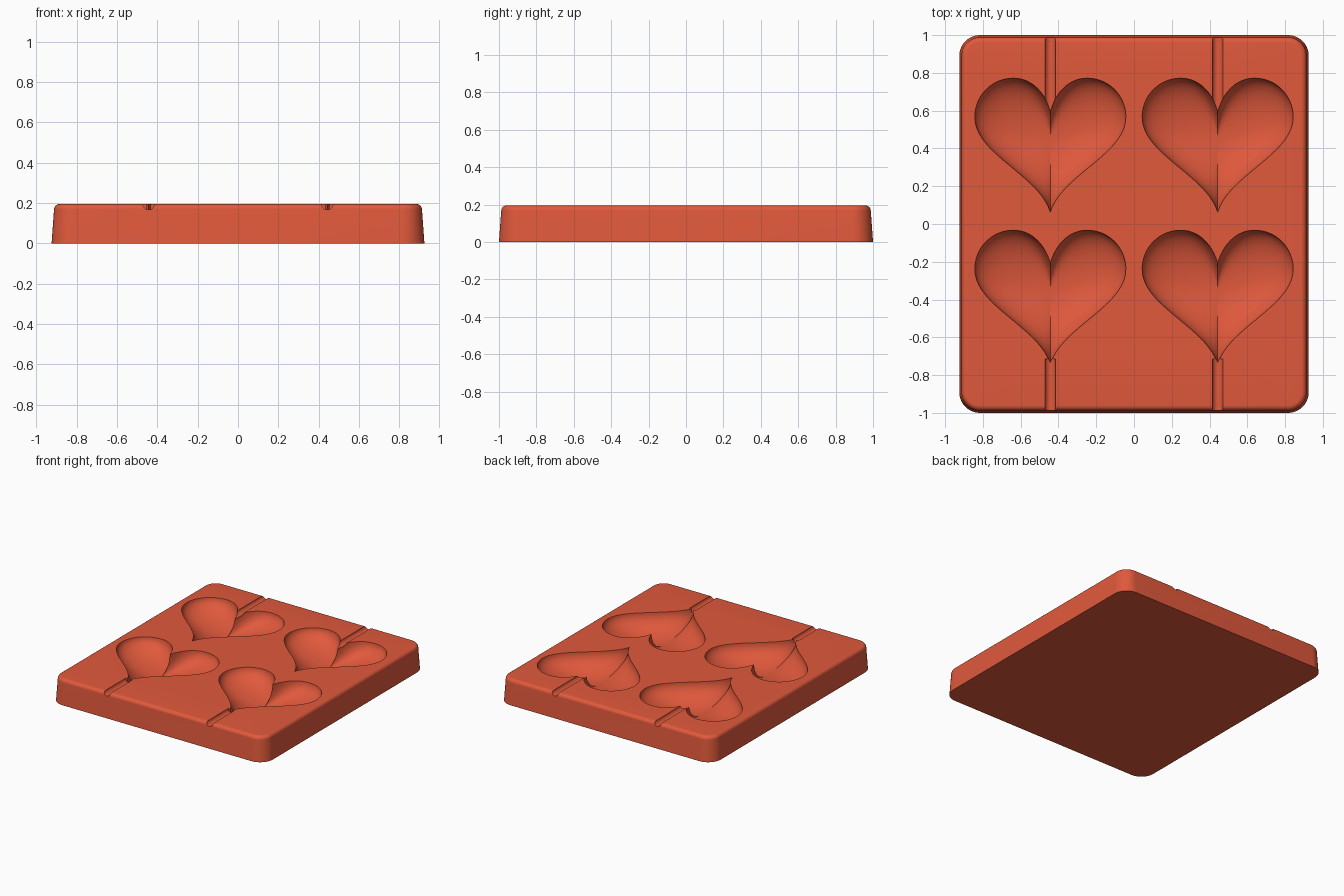
import bpy, bmesh, math
from mathutils import Vector
from mathutils.geometry import interpolate_bezier

if "Cube" in bpy.data.objects:
    bpy.data.objects.remove(bpy.data.objects["Cube"], do_unlink=True)

TOP = 0.195
HALF_X, HALF_Y = 0.925, 1.0
DEPTH = 0.145
COLUMNS = (-0.443, 0.443)
ROWS = (0.0, -0.805)

# One terracotta-red material
red = bpy.data.materials.new("warm_red")
red.use_nodes = True
colour = (0.75, 0.1, 0.045, 1)
red.diffuse_color = colour
red.node_tree.nodes["Principled BSDF"].inputs["Base Color"].default_value = colour


def make_object(name, bm):
    bmesh.ops.recalc_face_normals(bm, faces=bm.faces)
    mesh = bpy.data.meshes.new(name)
    bm.to_mesh(mesh)
    bm.free()
    mesh.materials.append(red)
    obj = bpy.data.objects.new(name, mesh)
    bpy.context.collection.objects.link(obj)
    return obj


def bridge(bm, a, b):
    n = len(a)
    for i in range(n):
        j = (i + 1) % n
        bm.faces.new((a[i], a[j], b[j], b[i]))


def rounded_rectangle(inset, z, steps=12):
    r = 0.11 - inset
    points = []
    for k, (sx, sy) in enumerate(((1, 1), (-1, 1), (-1, -1), (1, -1))):
        cx, cy = sx * (HALF_X - 0.11), sy * (HALF_Y - 0.11)
        for i in range(steps + 1):
            a = math.pi / 2 * (k + i / steps)
            points.append((cx + r * math.cos(a), cy + r * math.sin(a), z))
    return points


def heart_outline():
    # Right half from cleft to tip, then mirrored
    knots = [((0, 0.597), (0.03, 0.70), (0.1, 0.772), (0.196, 0.772)),
             ((0.196, 0.772), (0.31, 0.772), (0.4, 0.68), (0.4, 0.566)),
             ((0.4, 0.566), (0.4, 0.37), (0.06, 0.26), (0, 0.063))]
    half = []
    for knot in knots:
        half += interpolate_bezier(*[Vector(p) for p in knot], 20)[:-1]
    half.append(Vector((0, 0.063)))
    return half + [Vector((-p.x, p.y)) for p in half[-2:0:-1]]


# Tray slab with drafted walls and a rounded top edge
bm = bmesh.new()
profile = [(0, 0), (0.012, TOP - 0.028)]
for i in range(1, 8):
    a = math.pi / 2 * i / 7
    profile.append((0.04 - 0.028 * math.cos(a), TOP - 0.028 * (1 - math.sin(a))))
rings = [[bm.verts.new(p) for p in rounded_rectangle(*step)] for step in profile]
for lower, upper in zip(rings, rings[1:]):
    bridge(bm, lower, upper)
bm.faces.new(rings[0])
bm.faces.new(rings[-1])
tray = make_object("mould_tray", bm)

# Heart-shaped bowls, deepest just below the cleft
bm = bmesh.new()
outline = heart_outline()
centre = Vector((0, 0.45))
for x in COLUMNS:
    for y in ROWS:
        shift = Vector((x, y))

        def ring(scale, z):
            points = [centre + (p - centre) * scale + shift for p in outline]
            return [bm.verts.new((p.x, p.y, z)) for p in points]

        previous = ring(1, TOP + 0.05)
        bm.faces.new(previous)
        for i in range(16):
            a = math.pi / 2 * i / 16
            current = ring(math.cos(a), TOP - DEPTH * math.sin(a))
            bridge(bm, previous, current)
            previous = current
        low = bm.verts.new((x, y + centre.y, TOP - DEPTH))
        for i, v in enumerate(previous):
            bm.faces.new((v, previous[(i + 1) % len(previous)], low))
hearts = make_object("heart_cutter", bm)

# Stick grooves running out to the front and back edges
bm = bmesh.new()
for x in COLUMNS:
    for start, end in ((0.59, 1.1), (-1.1, -0.715)):
        loops = []
        for y in (start, end):
            loops.append([bm.verts.new((x + 0.028 * math.cos(math.tau * i / 24), y,
                                        TOP + 0.028 * math.sin(math.tau * i / 24)))
                          for i in range(24)])
            bm.faces.new(loops[-1])
        bridge(bm, *loops)
grooves = make_object("groove_cutter", bm)

# Carve the tray, then drop the cutters
bpy.ops.object.select_all(action="DESELECT")
bpy.context.view_layer.objects.active = tray
tray.select_set(True)
for cutter in (hearts, grooves):
    cutter.hide_render = True
    carve = tray.modifiers.new("carve", "BOOLEAN")
    carve.operation = "DIFFERENCE"
    carve.solver = "EXACT"
    carve.object = cutter
    bpy.ops.object.modifier_apply(modifier=carve.name)
    bpy.data.objects.remove(cutter, do_unlink=True)
bpy.ops.object.shade_smooth_by_angle(angle=math.radians(32))
